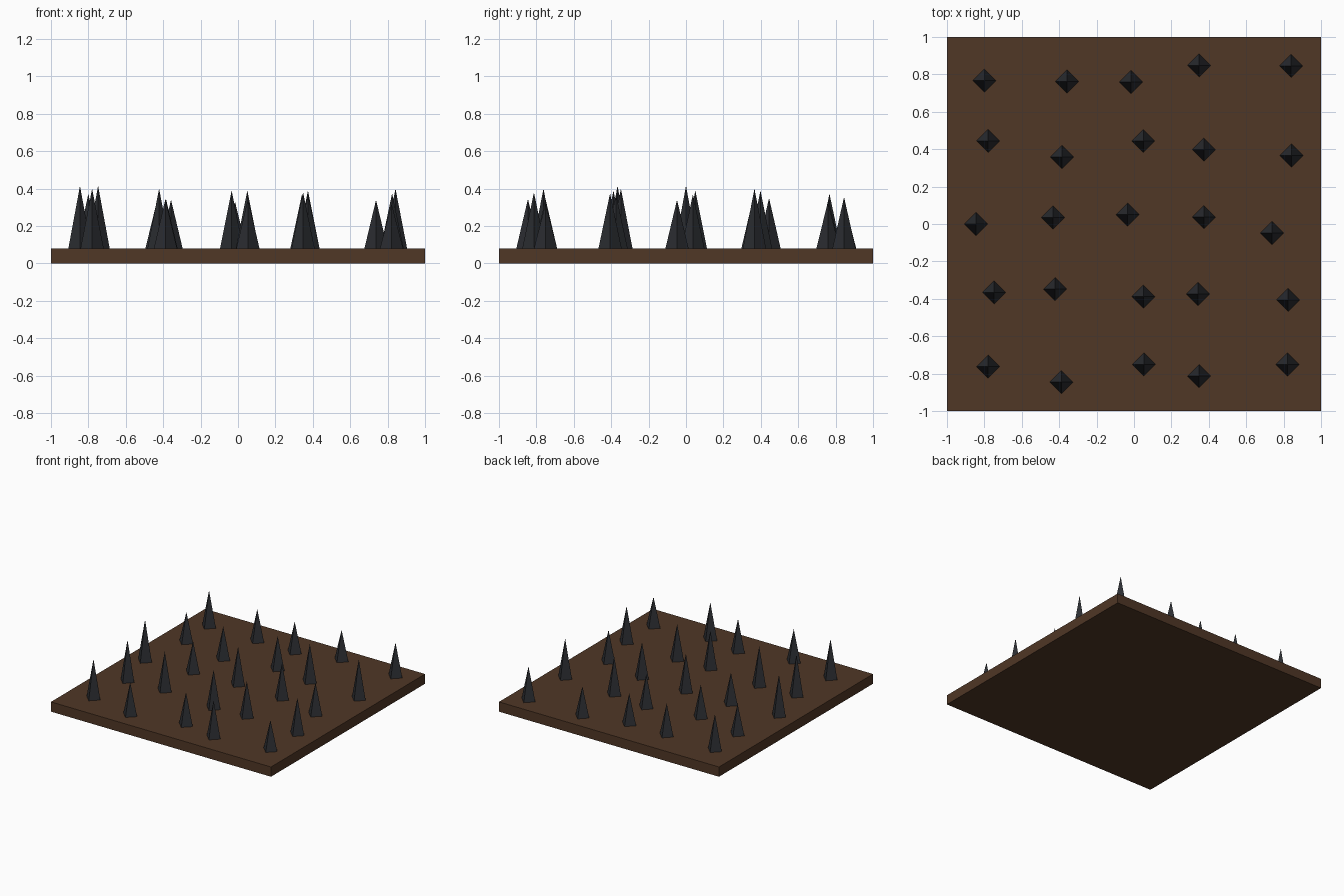
import bpy
import math

if "Cube" in bpy.data.objects:
    bpy.data.objects.remove(bpy.data.objects["Cube"])

TOP = 0.08      # top of the board
RADIUS = 0.062  # spike base radius


def material(name, rgb):
    m = bpy.data.materials.new(name)
    m.diffuse_color = (*rgb, 1)
    m.use_nodes = True
    m.node_tree.nodes["Principled BSDF"].inputs["Base Color"].default_value = m.diffuse_color
    return m


wood = material("dark_wood", (0.08, 0.038, 0.019))
iron = material("dark_iron", (0.025, 0.027, 0.032))

# Flat square board
bpy.ops.mesh.primitive_cube_add(size=1, location=(0, 0, TOP / 2))
board = bpy.context.object
board.name = "board"
board.scale = (2, 2, TOP)
bpy.ops.object.transform_apply(location=False, rotation=False, scale=True)
board.data.materials.append(wood)

# Jittered 5 x 5 grid of spikes: x, y, tip height
spikes = [
    (-.80, .767, .373), (-.358, .762, .34), (-.016, .759, .33), (.348, .848, .325), (.84, .845, .355),
    (-.78, .444, .325), (-.385, .358, .345), (.05, .444, .35), (.374, .398, .39), (.842, .366, .40),
    (-.845, 0, .415), (-.433, .035, .335), (-.034, .05, .39), (.374, .037, .37), (.738, -.048, .34),
    (-.748, -.366, .415), (-.422, -.348, .40), (.05, -.388, .39), (.342, -.374, .37), (.824, -.406, .375),
    (-.78, -.762, .40), (-.388, -.845, .345), (.053, -.751, .345), (.348, -.813, .38), (.821, -.751, .32),
]

# Four-sided spikes with corners pointing along the axes
for i, (x, y, tip) in enumerate(spikes):
    bpy.ops.mesh.primitive_cone_add(vertices=4, radius1=RADIUS, radius2=0, depth=tip - TOP,
                                    location=(x, y, (tip + TOP) / 2))
    spike = bpy.context.object
    spike.name = f"spike_{i + 1:02d}"
    spike.data.materials.append(iron)
